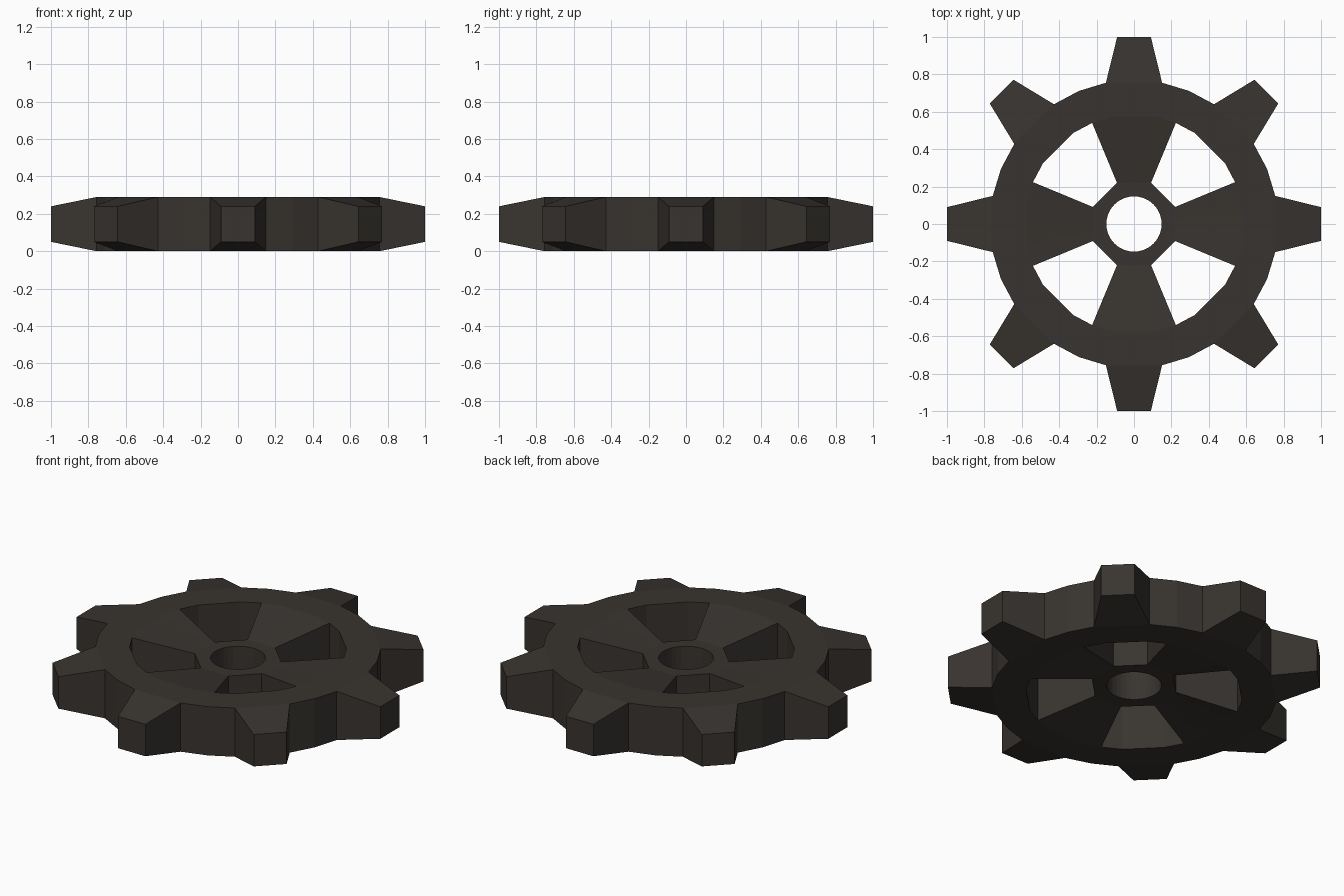
import bpy, bmesh
from math import cos, sin, pi, radians

if "Cube" in bpy.data.objects:
    bpy.data.objects.remove(bpy.data.objects["Cube"])

N = 32                       # angular divisions, 4 per tooth
STEP = 2 * pi / N
T = 0.29                     # rim thickness
HUB_DIP = 0.06               # hub is recessed by this much on both sides


def rim_radius(r, i):
    # flat chord across every tooth / window centre
    return r * cos(STEP) if i % 4 == 0 else r


def hub_radius(i):
    # octagon with corners midway between the teeth
    off = (i + 2) % 4 - 2
    return 0.22 / cos(off * STEP)


bm = bmesh.new()


def ring(radius, z):
    return [bm.verts.new((radius(i) * cos(i * STEP), radius(i) * sin(i * STEP), z))
            for i in range(N)]


def level_pair(radius, dip):
    return ring(radius, dip), ring(radius, T - dip)


# Concentric outlines: bore, hub, inner rim, outer rim (bottom, top)
bore = level_pair(lambda i: 0.148, HUB_DIP)
hub = level_pair(hub_radius, HUB_DIP)
inner = level_pair(lambda i: rim_radius(0.585, i), 0)
outer = level_pair(lambda i: rim_radius(0.77, i), 0)


def band(a, b, i):
    # top and bottom faces between two outlines
    j = (i + 1) % N
    for s in (0, 1):
        bm.faces.new((a[s][i], b[s][i], b[s][j], a[s][j]))


def wall(a, i):
    j = (i + 1) % N
    bm.faces.new((a[0][i], a[0][j], a[1][j], a[1][i]))


for i in range(N):
    j = (i + 1) % N
    in_spoke = i % 8 in (0, 1, 6, 7)
    wall(bore, i)
    band(bore, hub, i)
    band(inner, outer, i)
    # Spokes along the axes, open windows on the diagonals
    if in_spoke:
        band(hub, inner, i)
    else:
        wall(hub, i)
        wall(inner, i)
    # Side walls of the spokes
    if i % 8 in (2, 6):
        bm.faces.new((hub[0][i], inner[0][i], inner[1][i], hub[1][i]))
    # Rim between teeth
    if i % 4 in (1, 2):
        wall(outer, i)

# Tapered teeth
for k in range(0, N, 4):
    a = k * STEP
    tip = [[bm.verts.new((cos(a) - w * sin(a), sin(a) + w * cos(a), z))
            for w in (-0.09, 0.09)] for z in (0.05, 0.24)]
    p, n = (k - 1) % N, (k + 1) % N
    for s in (0, 1):
        o = outer[s]
        bm.faces.new((o[p], tip[s][0], tip[s][1], o[n], o[k]))
    for e, v in ((0, p), (1, n)):
        bm.faces.new((outer[0][v], tip[0][e], tip[1][e], outer[1][v]))
    bm.faces.new((tip[0][0], tip[0][1], tip[1][1], tip[1][0]))

bmesh.ops.recalc_face_normals(bm, faces=bm.faces)
mesh = bpy.data.meshes.new("gear_wheel")
bm.to_mesh(mesh)
bm.free()
gear = bpy.data.objects.new("gear_wheel", mesh)
bpy.context.collection.objects.link(gear)

# Dark iron
mat = bpy.data.materials.new("dark_iron")
mat.diffuse_color = (0.04, 0.034, 0.029, 1)
mat.use_nodes = True
mat.node_tree.nodes["Principled BSDF"].inputs["Base Color"].default_value = mat.diffuse_color
mesh.materials.append(mat)

# Smooth only the round bore
bpy.context.view_layer.objects.active = gear
gear.select_set(True)
bpy.ops.object.shade_smooth_by_angle(angle=radians(5))
